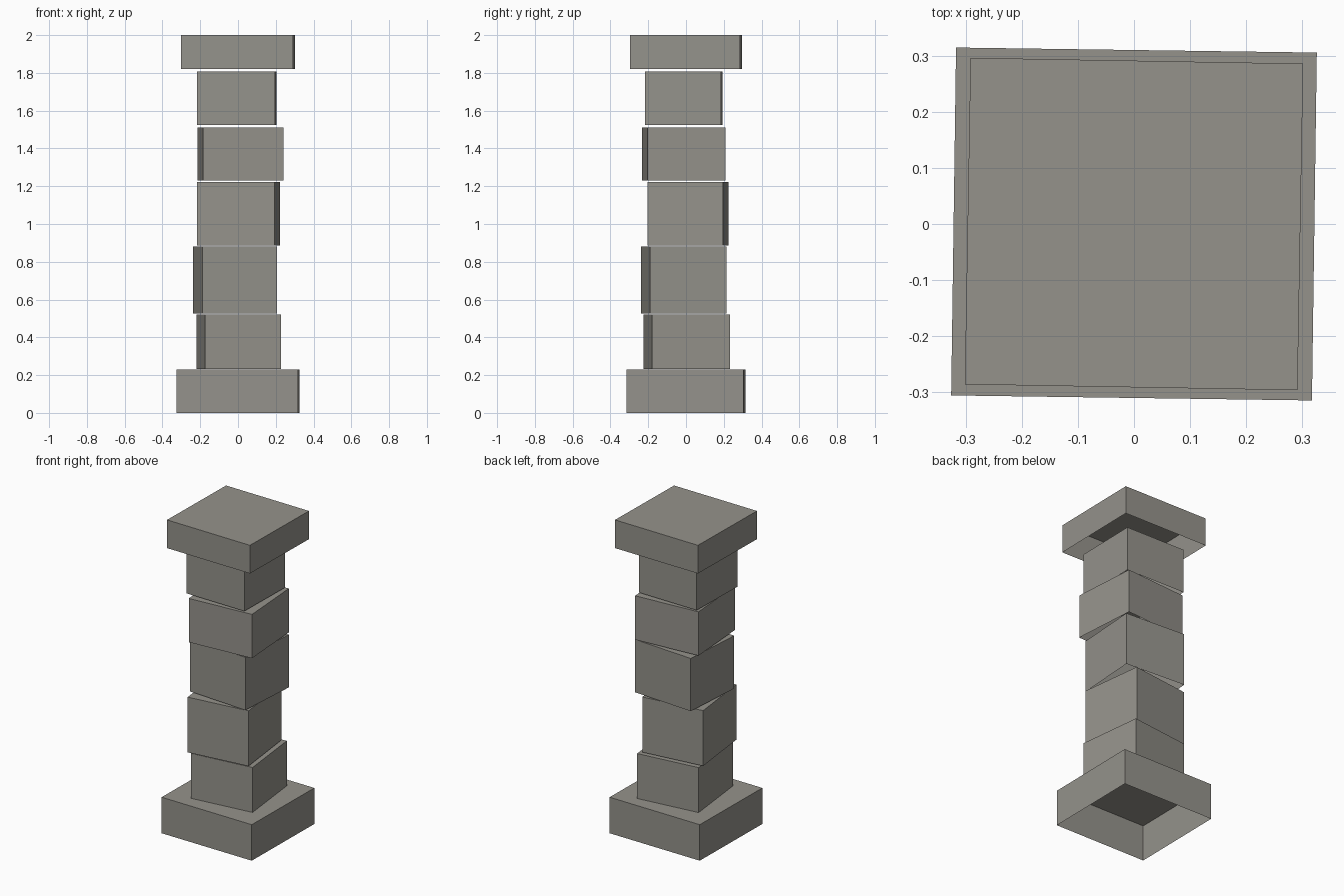
import bpy, bmesh
from math import radians
from mathutils import Matrix

cube = bpy.data.objects.get("Cube")
if cube:
    bpy.data.objects.remove(cube, do_unlink=True)

# Weathered stone colour
COLOUR = (0.30, 0.29, 0.26, 1.0)
stone = bpy.data.materials.new("weathered_stone")
stone.use_nodes = True
stone.diffuse_color = COLOUR
bsdf = stone.node_tree.nodes["Principled BSDF"]
bsdf.inputs["Base Color"].default_value = COLOUR
bsdf.inputs["Roughness"].default_value = 0.9


def stone_block(name, width, depth, bottom, top, turn, x, y):
    """A hollow block with an open underside, turned about the vertical."""
    bm = bmesh.new()
    size = Matrix.Diagonal((width, depth, top - bottom, 1))
    bmesh.ops.create_cube(bm, size=1, matrix=size)
    bm.normal_update()
    underside = [f for f in bm.faces if f.normal.z < -0.5]
    bmesh.ops.delete(bm, geom=underside, context='FACES_ONLY')
    mesh = bpy.data.meshes.new(name)
    bm.to_mesh(mesh)
    bm.free()
    mesh.materials.append(stone)
    block = bpy.data.objects.new(name, mesh)
    block.location = (x, y, (bottom + top) / 2)
    block.rotation_euler.z = radians(turn)
    bpy.context.collection.objects.link(block)


# Wide base and cap slabs
stone_block("base_slab", 0.643, 0.62, 0, 0.23, -0.8, 0, 0)
stone_block("cap_slab", 0.593, 0.582, 1.82, 2, -1, 0, 0)

# Stacked shaft blocks: width, depth, bottom, top, turn, x, y
shaft = [
    (0.405, 0.416, 0.233, 0.52, 6.5, 0.004, 0.004),
    (0.399, 0.407, 0.527, 0.88, 6.9, -0.015, -0.012),
    (0.413, 0.401, 0.886, 1.223, -3.9, 0.002, 0.01),
    (0.427, 0.414, 1.23, 1.51, 4, 0.014, -0.012),
    (0.415, 0.402, 1.524, 1.807, -1.1, -0.007, -0.012),
]
for i, spec in enumerate(shaft, 1):
    stone_block(f"shaft_block_{i}", *spec)
